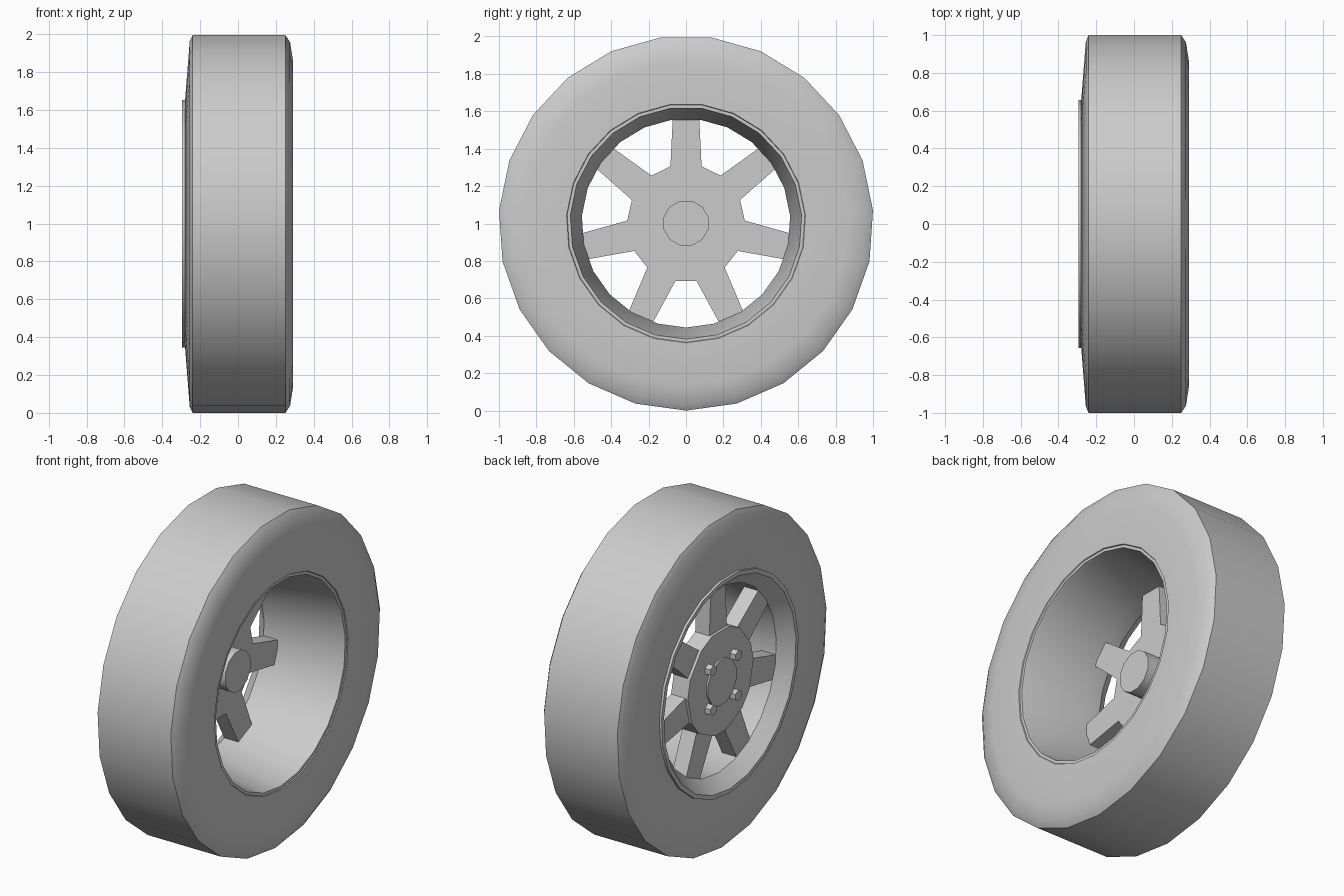
import bpy, bmesh, math

if "Cube" in bpy.data.objects:
    bpy.data.objects.remove(bpy.data.objects["Cube"])

CZ = 1.002      # wheel centre height
SIDES = 23      # facets round the tyre, one corner at the bottom

grey = bpy.data.materials.new("light_grey")
grey.diffuse_color = (0.6, 0.6, 0.6, 1)
grey.use_nodes = True
grey.node_tree.nodes["Principled BSDF"].inputs["Base Color"].default_value = grey.diffuse_color


def finish(name, bm, smooth=None):
    bmesh.ops.recalc_face_normals(bm, faces=bm.faces)
    me = bpy.data.meshes.new(name)
    bm.to_mesh(me)
    bm.free()
    me.materials.append(grey)
    ob = bpy.data.objects.new(name, me)
    bpy.context.collection.objects.link(ob)
    if smooth:
        bpy.ops.object.select_all(action='DESELECT')
        bpy.context.view_layer.objects.active = ob
        ob.select_set(True)
        bpy.ops.object.shade_smooth_by_angle(angle=math.radians(smooth))
    return ob


def lathe(name, profile, smooth=35):
    """Revolve a closed (x, radius) loop round the wheel axis."""
    bm = bmesh.new()
    rings = []
    for i in range(SIDES):
        a = -math.pi / 2 + i * math.tau / SIDES
        rings.append([bm.verts.new((x, r * math.cos(a), CZ + r * math.sin(a)))
                      for x, r in profile])
    n = len(profile)
    for i in range(SIDES):
        p, q = rings[i], rings[(i + 1) % SIDES]
        for j in range(n):
            k = (j + 1) % n
            bm.faces.new((p[j], p[k], q[k], q[j]))
    return finish(name, bm, smooth)


def prism(name, outline, x0, x1, smooth=None):
    """Extrude a (y, z) outline, relative to the wheel centre, along x."""
    bm = bmesh.new()
    a = [bm.verts.new((x0, y, CZ + z)) for y, z in outline]
    b = [bm.verts.new((x1, y, CZ + z)) for y, z in outline]
    bm.faces.new(a)
    bm.faces.new(b)
    n = len(a)
    for i in range(n):
        j = (i + 1) % n
        bm.faces.new((a[i], a[j], b[j], b[i]))
    return finish(name, bm, smooth)


def ngon(r, n, cy=0, cz=0, phase=0):
    return [(cy + r * math.sin(phase + i * math.tau / n),
             cz + r * math.cos(phase + i * math.tau / n)) for i in range(n)]


def turn(pts, a):
    return [(y * math.cos(a) + z * math.sin(a), -y * math.sin(a) + z * math.cos(a))
            for y, z in pts]


# tyre
lathe("tyre", [(-0.24, 1.002), (0.25, 1.002), (0.275, 0.965), (0.29, 0.87),
               (0.29, 0.64), (0.27, 0.63), (-0.27, 0.63), (-0.28, 0.65),
               (-0.255, 0.97)])

# rim: outer flange, dished lip and long barrel
lathe("rim", [(-0.28, 0.657), (-0.295, 0.657), (-0.295, 0.632), (-0.215, 0.558),
              (-0.12, 0.558), (0.265, 0.615), (0.285, 0.62), (0.285, 0.637),
              (0.26, 0.637), (-0.27, 0.637)])

# hub plate with fourteen corners matching the spoke roots
hub = []
for i in range(7):
    hub += turn([(-0.084, 0.303), (0.084, 0.303)], i * math.tau / 7)
prism("hub", hub, -0.232, -0.12)

# seven tapered spokes
for i in range(7):
    shape = turn([(-0.084, 0.29), (0.084, 0.29), (0.07, 0.575), (-0.07, 0.575)],
                 i * math.tau / 7)
    prism("spoke", shape, -0.215, -0.12)

# axle stub and centre cap
prism("axle", ngon(0.124, 12, phase=math.pi / 12), -0.2, 0.0, 35)
prism("centre_cap", ngon(0.14, 12, phase=math.pi / 12), -0.243, -0.22, 35)

# four wheel bolts
for sy in (-1, 1):
    for sz in (-1, 1):
        prism("wheel_bolt", ngon(0.033, 6, sy * 0.12, sz * 0.12), -0.268, -0.22)
